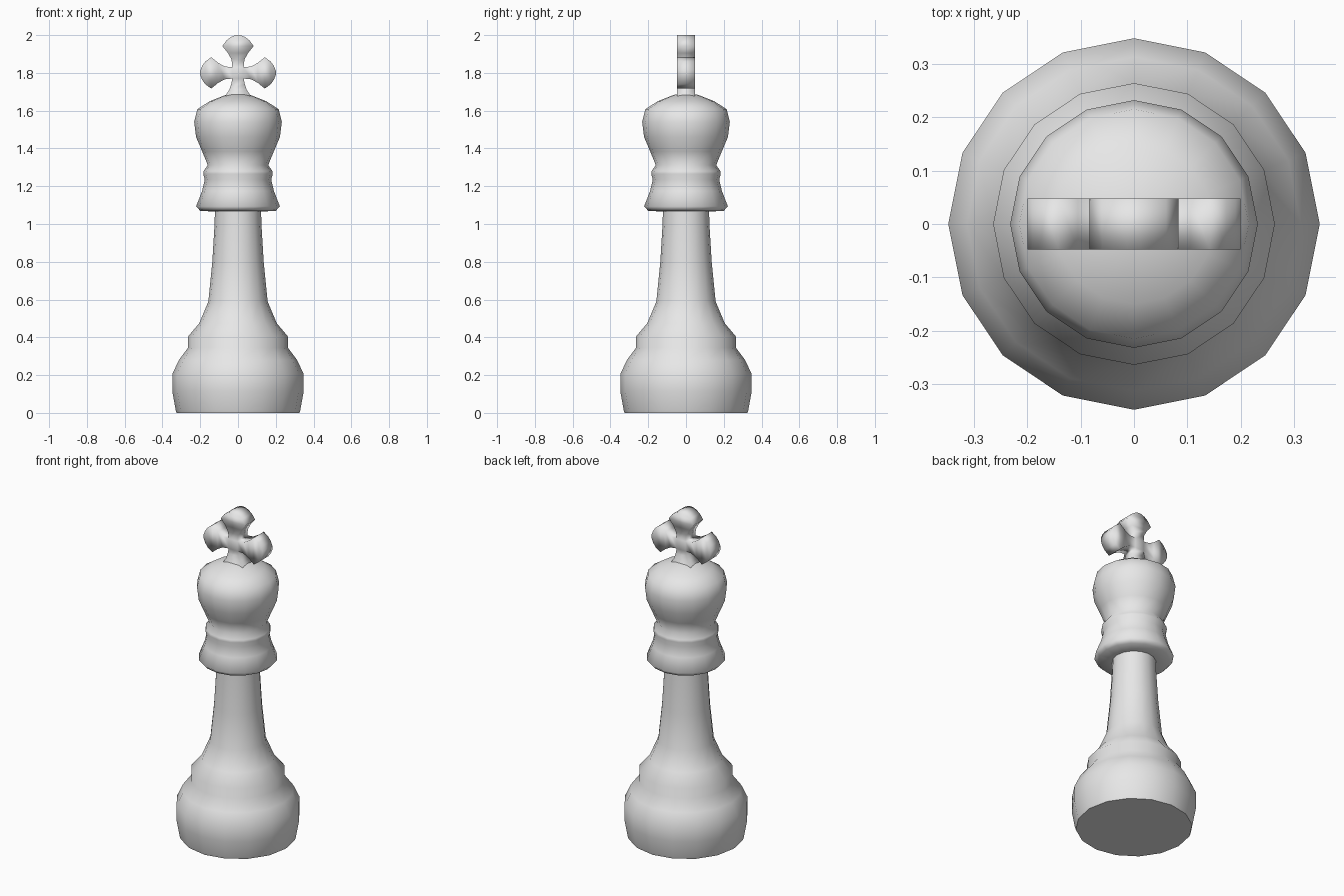
import bpy, bmesh, math
from mathutils import Matrix, Vector

if "Cube" in bpy.data.objects:
    bpy.data.objects.remove(bpy.data.objects["Cube"])

SIDES = 16
grey = bpy.data.materials.new("light grey")
grey.diffuse_color = (0.8, 0.8, 0.8, 1)
grey.use_nodes = True
grey.node_tree.nodes["Principled BSDF"].inputs["Base Color"].default_value = grey.diffuse_color


def finish(name, bm, angle):
    bmesh.ops.remove_doubles(bm, verts=bm.verts, dist=0.0005)
    bmesh.ops.recalc_face_normals(bm, faces=bm.faces)
    mesh = bpy.data.meshes.new(name)
    bm.to_mesh(mesh)
    bm.free()
    mesh.materials.append(grey)
    obj = bpy.data.objects.new(name, mesh)
    bpy.context.collection.objects.link(obj)
    bpy.ops.object.select_all(action='DESELECT')
    obj.select_set(True)
    bpy.context.view_layer.objects.active = obj
    bpy.ops.object.shade_smooth_by_angle(angle=math.radians(angle))
    return obj


def turned(name, profile):
    """Closed lathe shape from (radius, height) points, capped at both ends."""
    bm = bmesh.new()
    rings = []
    for r, z in profile:
        rings.append([bm.verts.new((r * math.cos(i * math.tau / SIDES),
                                    r * math.sin(i * math.tau / SIDES), z))
                      for i in range(SIDES)])
    for a, b in zip(rings, rings[1:]):
        for i in range(SIDES):
            j = (i + 1) % SIDES
            bm.faces.new((a[i], a[j], b[j], b[i]))
    bm.faces.new(rings[0])
    bm.faces.new(rings[-1])
    return finish(name, bm, 65)


# Bulbous foot, step ring and tapering stem
turned("base_and_stem", [
    (0.325, 0), (0.33, 0.015), (0.348, 0.115), (0.348, 0.205), (0.313, 0.28),
    (0.264, 0.345), (0.264, 0.405), (0.205, 0.475), (0.157, 0.59),
    (0.136, 0.80), (0.124, 1.0), (0.122, 1.08)])

# Flared collar, bead and swelling crown
turned("collar_and_crown", [
    (0.12, 1.065), (0.20, 1.07), (0.222, 1.093), (0.19, 1.175),
    (0.176, 1.235), (0.184, 1.265), (0.182, 1.28), (0.16, 1.312),
    (0.19, 1.385), (0.222, 1.46), (0.232, 1.54), (0.215, 1.608),
    (0.15, 1.65), (0.06, 1.685)])

# Cross finial: four arms described by (distance from centre, half width)
HALF_DEPTH = 0.048
CENTRE = Vector((0, 0, 1.80))
flared = [(0.03, 0.03), (0.07, 0.034), (0.105, 0.053), (0.142, 0.083),
          (0.173, 0.06), (0.19, 0.037), (0.2, 0.012)]
foot = [(0.03, 0.03), (0.06, 0.036), (0.09, 0.046), (0.115, 0.063), (0.15, 0.075)]

bm = bmesh.new()


def arm(stations, angle):
    rot = Matrix.Rotation(angle, 4, 'Y')
    rows = []
    for d, w in stations:
        rows.append([bm.verts.new(CENTRE + rot @ Vector((x, y, d)))
                     for x, y in ((-w, -HALF_DEPTH), (w, -HALF_DEPTH),
                                  (w, HALF_DEPTH), (-w, HALF_DEPTH))])
    for a, b in zip(rows, rows[1:]):
        for i in range(4):
            j = (i + 1) % 4
            bm.faces.new((a[i], a[j], b[j], b[i]))
    bm.faces.new(rows[-1])


for turn in (0, math.pi / 2, -math.pi / 2):
    arm(flared, turn)
arm(foot, math.pi)
# Front and back of the hub where the arms meet
for y in (-HALF_DEPTH, HALF_DEPTH):
    bm.faces.new([bm.verts.new(CENTRE + Vector((x, y, z)))
                  for x, z in ((-.03, -.03), (.03, -.03), (.03, .03), (-.03, .03))])
finish("cross", bm, 100)
